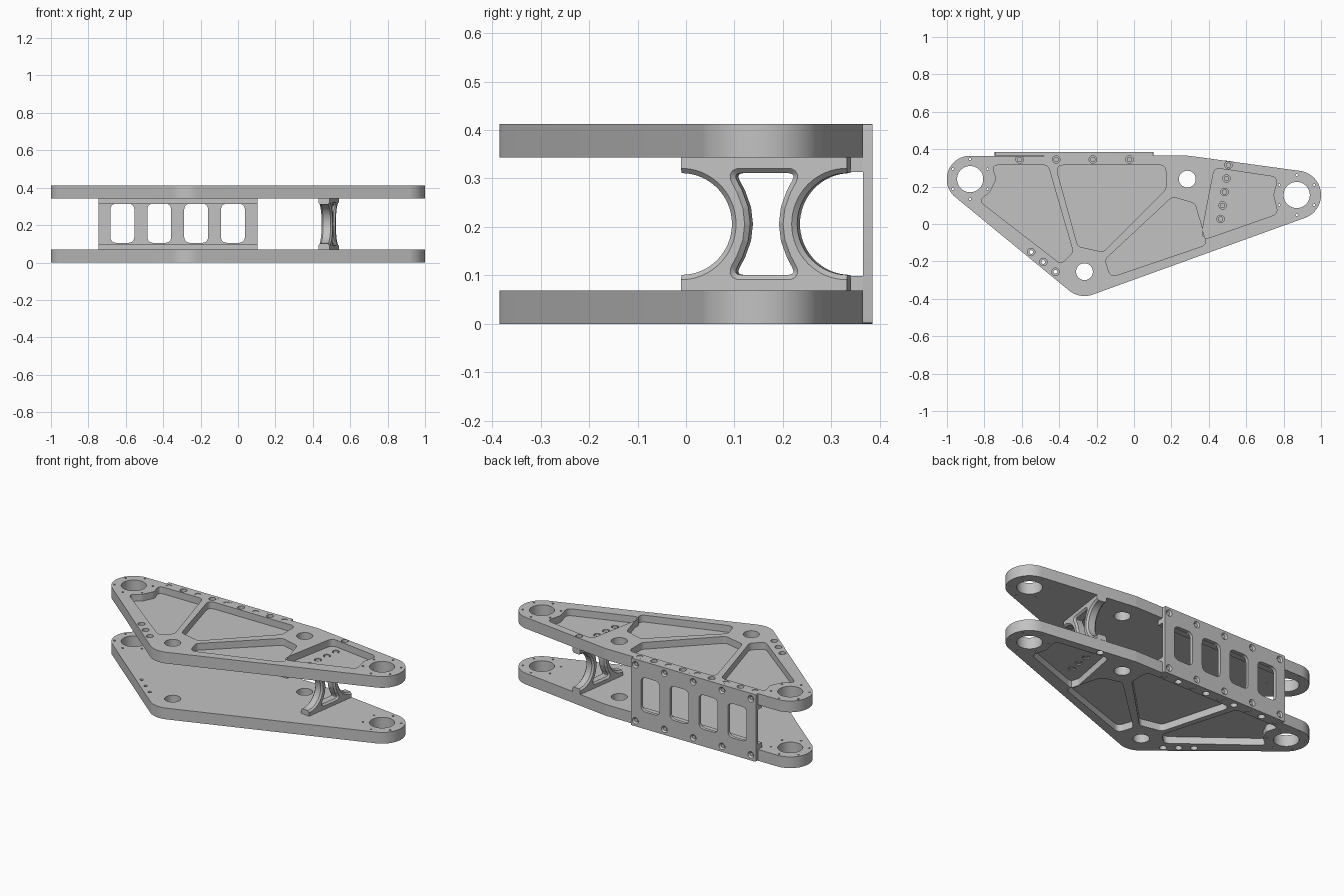
import bpy, bmesh, math
from mathutils import Vector, Matrix
from mathutils.geometry import delaunay_2d_cdt

if "Cube" in bpy.data.objects:
    bpy.data.objects.remove(bpy.data.objects["Cube"])

grey = bpy.data.materials.new("machined_grey")
grey.use_nodes = True
COL = (0.54, 0.54, 0.54, 1)
grey.diffuse_color = COL
grey.node_tree.nodes["Principled BSDF"].inputs["Base Color"].default_value = COL

H, T = 0.412, 0.069          # overall height, plate thickness
LOW, HIGH = T, H - T         # inner faces of the two plates
FLOOR = HIGH + 0.027         # pocket floor of the upper plate
SEAT = HIGH + 0.015          # counterbore seat
UPRIGHT = Matrix.Rotation(math.pi / 2, 4, 'X')   # local y becomes z


def circle(x, y, r, n=24):
    return [Vector((x + r * math.cos(math.tau * i / n), y + r * math.sin(math.tau * i / n)))
            for i in range(n)]


def rounded(pts, r, n=5):
    """Outline with softened corners."""
    out = []
    pts = [Vector(p) for p in pts]
    for i, p in enumerate(pts):
        u, v = pts[i - 1] - p, pts[(i + 1) % len(pts)] - p
        d = min(r / math.tan(u.angle(v) / 2), 0.45 * u.length, 0.45 * v.length)
        a, b = p + u.normalized() * d, p + v.normalized() * d
        for k in range(n + 1):
            t = k / n
            out.append(a * (1 - t) ** 2 + p * 2 * t * (1 - t) + b * t * t)
    return out


def box_outline(x0, x1, y0, y1):
    return [(x0, y0), (x1, y0), (x1, y1), (x0, y1)]


def inside(p, loops):
    """Even-odd test against a set of loops."""
    odd = False
    for loop in loops:
        for a, b in zip(loop, loop[1:] + loop[:1]):
            if (a.y > p.y) != (b.y > p.y) and p.x < a.x + (p.y - a.y) * (b.x - a.x) / (b.y - a.y):
                odd = not odd
    return odd


def cap(bm, loops, z):
    """Flat face at height z, bounded by nested loops."""
    pts, edges = [], []
    for loop in loops:
        s, n = len(pts), len(loop)
        pts += loop
        edges += [(s + i, s + (i + 1) % n) for i in range(n)]
    co, _, tris = delaunay_2d_cdt(pts, edges, [], 0, 1e-6)[:3]
    verts = [bm.verts.new((p.x, p.y, z)) for p in co]
    for t in tris:
        if inside(sum((co[i] for i in t), Vector((0, 0))) / len(t), loops):
            bm.faces.new([verts[i] for i in t])


def wall(bm, loop, z0, z1):
    lo = [bm.verts.new((p.x, p.y, z0)) for p in loop]
    hi = [bm.verts.new((p.x, p.y, z1)) for p in loop]
    for i in range(len(loop)):
        bm.faces.new((lo[i - 1], lo[i], hi[i], hi[i - 1]))


def prism(bm, pts, a, b):
    """Closed solid from a 2D outline between heights a and b."""
    face = bm.faces.new([bm.verts.new((p[0], p[1], a)) for p in pts])
    ext = bmesh.ops.extrude_face_region(bm, geom=[face])["geom"]
    verts = [g for g in ext if isinstance(g, bmesh.types.BMVert)]
    bmesh.ops.translate(bm, verts=verts, vec=(0, 0, b - a))


def lathe(bm, x, y, profile, n=24):
    """Stepped round solid from (radius, height) pairs."""
    rings = [[bm.verts.new((p.x, p.y, z)) for p in circle(x, y, r, n)] for r, z in profile]
    bm.faces.new(rings[0])
    bm.faces.new(rings[-1])
    for lo, hi in zip(rings, rings[1:]):
        for i in range(n):
            bm.faces.new((lo[i - 1], lo[i], hi[i], hi[i - 1]))


def finish(bm, name, matrix=None):
    bmesh.ops.recalc_face_normals(bm, faces=bm.faces)
    me = bpy.data.meshes.new(name)
    bm.to_mesh(me)
    bm.free()
    if matrix:
        me.transform(matrix)
    me.materials.append(grey)
    ob = bpy.data.objects.new(name, me)
    bpy.context.collection.objects.link(ob)
    return ob


def activate(ob):
    bpy.ops.object.select_all(action='DESELECT')
    ob.select_set(True)
    bpy.context.view_layer.objects.active = ob


def cut(ob, cutter):
    mod = ob.modifiers.new("cut", 'BOOLEAN')
    mod.operation, mod.solver, mod.object = 'DIFFERENCE', 'EXACT', cutter
    activate(ob)
    bpy.ops.object.modifier_apply(modifier=mod.name)
    bpy.data.objects.remove(cutter)


def smooth(ob):
    activate(ob)
    bpy.ops.object.shade_smooth_by_angle(angle=math.radians(28))


# Plate outline wraps the four bores: centre, outer radius, bore radius
bores = [(-0.876, 0.24, 0.125, 0.07), (-0.265, -0.255, 0.13, 0.045),
         (0.87, 0.155, 0.13, 0.07), (0.285, 0.24, 0.125, 0.045)]
outline = []
for i in range(128):
    d = Vector((math.cos(math.tau * i / 128), math.sin(math.tau * i / 128)))
    x, y, r, _ = max(bores, key=lambda b: b[0] * d.x + b[1] * d.y + b[2])
    outline.append(Vector((x, y)) + d * r)

# Lightening pockets
pockets = [rounded(p, 0.035) for p in (
    [(-0.76, 0.315), (-0.46, 0.315), (-0.325, -0.15), (-0.39, -0.215),
     (-0.83, 0.125), (-0.77, 0.17), (-0.735, 0.24)],
    [(-0.42, 0.315), (0.17, 0.315), (0.17, 0.185), (-0.165, -0.15), (-0.3, -0.12)],
    [(0.205, 0.145), (0.325, 0.11), (0.39, -0.11), (-0.125, -0.285), (-0.155, -0.19)],
    [(0.43, 0.3), (0.77, 0.25), (0.745, 0.155), (0.77, 0.055), (0.355, -0.09), (0.41, 0.2)])]

# Hole positions
row = [-0.71 + 0.098 * i for i in range(9)]
edge_bolts = [(x, 0.345) for x in row[1::2]]
dowels = [(x, 0.345) for x in row[0::2]]
bracket_bolts = [(0.505 - 0.0105 * i, 0.315 - 0.072 * i) for i in range(5)]
corner_bolts = [(-0.55 + 0.065 * i, -0.15 - 0.053 * i) for i in range(3)]
through = [circle(x, y, r, 48) for x, y, _, r in bores]
for x, y, _, r in bores:
    if r > 0.05:
        through += [circle(p.x, p.y, 0.006, 10) for p in
                    (Vector((x, y)) + 0.107 * Vector((math.cos(a), math.sin(a)))
                     for a in (math.radians(30 + 60 * i) for i in range(6)))]

# Upper plate: walls, counterbores, floors and caps
bm = bmesh.new()
top_loops, floor_loops, under_loops = [outline] + pockets + through, list(pockets), [outline] + through
wall(bm, outline, HIGH, H)
for loop in through:
    wall(bm, loop, HIGH, H)
for loop in pockets:
    wall(bm, loop, FLOOR, H)
for x, y in edge_bolts + bracket_bolts + corner_bolts:
    small, wide = circle(x, y, 0.01), circle(x, y, 0.02)
    sunk = inside(Vector((x, y)), pockets)
    wall(bm, small, HIGH, SEAT)
    cap(bm, [wide, small], SEAT)
    wall(bm, wide, SEAT, FLOOR if sunk else H)
    (floor_loops if sunk else top_loops).append(wide)
    under_loops.append(small)
for x, y in dowels:
    pin = circle(x, y, 0.018)
    wall(bm, pin, H - 0.003, H)
    cap(bm, [pin], H - 0.003)
    top_loops.append(pin)
cap(bm, top_loops, H)
cap(bm, floor_loops, FLOOR)
cap(bm, under_loops, HIGH)
bmesh.ops.remove_doubles(bm, verts=bm.verts, dist=1e-5)
upper = finish(bm, "upper_plate")

# Lower plate mirrors the upper one
lower = upper.copy()
lower.data = upper.data.copy()
lower.name = lower.data.name = "lower_plate"
lower.data.transform(Matrix.Translation((0, 0, H)) @ Matrix.Scale(-1, 4, (0, 0, 1)))
lower.data.flip_normals()
bpy.context.collection.objects.link(lower)
smooth(upper)
smooth(lower)

# Screw heads seated in the plate counterbores
bm = bmesh.new()
for x, y in edge_bolts + bracket_bolts:
    for z0, z1 in ((SEAT, SEAT + 0.01), (H - SEAT - 0.01, H - SEAT)):
        lathe(bm, x, y, [(0.014, z0), (0.014, z1)], 16)
smooth(finish(bm, "plate_screws"))

# Back panel with four windows and countersunk screw holes
X0, X1, Y0, Y1 = -0.745, 0.105, 0.365, 0.385
bm = bmesh.new()
prism(bm, rounded(box_outline(X0, X1, 0, H), 0.008, 3), -Y1, -Y0)
panel = finish(bm, "back_panel", UPRIGHT)
bm = bmesh.new()
for i in range(4):
    x = -0.618 + 0.197 * i
    prism(bm, rounded(box_outline(x - 0.064, x + 0.064, 0.105, 0.315), 0.035), -0.5, -0.2)
for x, _ in dowels:
    for z in (0.034, H - 0.034):
        lathe(bm, x, z, [(0.02, -0.42), (0.02, -Y1), (0.011, -Y1 + 0.012), (0.011, -0.3)])
cut(panel, finish(bm, "window_cutter", UPRIGHT))
smooth(panel)
bm = bmesh.new()
for x, _ in dowels:
    for z in (0.034, H - 0.034):
        lathe(bm, x, z, [(0.0108, -Y1 + 0.008), (0.0108, -Y0 - 0.002)], 16)
smooth(finish(bm, "panel_screws", UPRIGHT))

# Flanges holding the panel between the plates
for name, z in (("lower_flange", LOW), ("upper_flange", HIGH - 0.03)):
    bm = bmesh.new()
    prism(bm, box_outline(X0, X1, 0.328, Y0), z, z + 0.03)
    finish(bm, name)

# Spacer bracket: waisted profile with an hourglass opening
L, MID = 0.173, H / 2
arc = [(L - 0.105 * math.sin(math.pi * i / 32), MID + 0.105 * math.cos(math.pi * i / 32))
       for i in range(33)]
shape = [(L, HIGH)] + arc + [(L, LOW), (-L, LOW)]
shape += [(-x, z) for x, z in reversed(arc)] + [(-L, HIGH)]
bm = bmesh.new()
prism(bm, shape, -0.03, 0.03)
bracket = finish(bm, "spacer_bracket")
waist = [(0.183 - math.sqrt(0.153 ** 2 - dz * dz), dz) for dz in (0.07, 0.035, 0, -0.035, -0.07)]
side = [(0.066, 0.105)] + waist + [(0.066, -0.105)]
glass = [(x, MID + z) for x, z in side] + [(-x, MID + z) for x, z in reversed(side)]
bm = bmesh.new()
prism(bm, rounded(glass, 0.03), -0.1, 0.1)
cut(bracket, finish(bm, "hourglass_cutter"))
bm = bmesh.new()
bm.from_mesh(bracket.data)
rims = [e for e in bm.edges if len(e.link_faces) == 2 and e.calc_face_angle() > 1
        and abs(e.verts[0].co.z - e.verts[1].co.z) < 0.001
        and all(LOW + 0.01 < v.co.y < HIGH - 0.01 for v in e.verts)]
bmesh.ops.bevel(bm, geom=rims, offset=0.01, segments=1, affect='EDGES')
bm.to_mesh(bracket.data)
bm.free()
turn = Matrix.Rotation(math.radians(81.7), 4, 'Z')
bracket.data.transform(Matrix.Translation((0.485, 0.165, 0)) @ turn @ UPRIGHT)
smooth(bracket)
